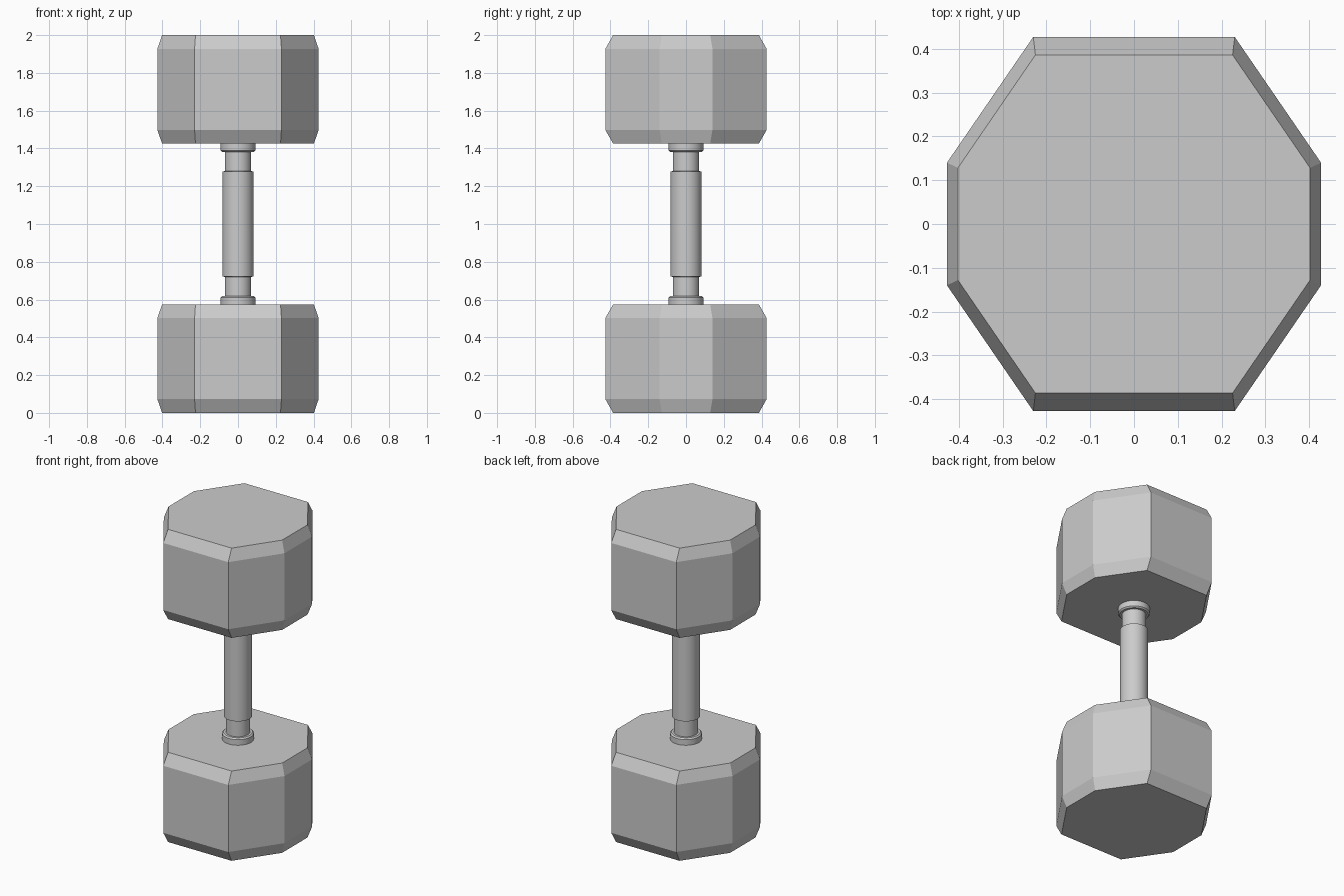
import bpy, bmesh
from math import cos, sin, tau

if "Cube" in bpy.data.objects:
    bpy.data.objects.remove(bpy.data.objects["Cube"])


def loft(name, rings, smooth=False):
    """Skin a stack of equal-length rings and cap both ends."""
    bm = bmesh.new()
    loops = [[bm.verts.new(p) for p in ring] for ring in rings]
    n = len(loops[0])
    for a, b in zip(loops, loops[1:]):
        for i in range(n):
            j = (i + 1) % n
            bm.faces.new((a[i], a[j], b[j], b[i]))
    bm.faces.new(loops[0][::-1])
    bm.faces.new(loops[-1])
    bmesh.ops.recalc_face_normals(bm, faces=bm.faces)
    me = bpy.data.meshes.new(name)
    bm.to_mesh(me)
    bm.free()
    ob = bpy.data.objects.new(name, me)
    bpy.context.collection.objects.link(ob)
    if smooth:
        bpy.ops.object.select_all(action='DESELECT')
        ob.select_set(True)
        bpy.context.view_layer.objects.active = ob
        bpy.ops.object.shade_smooth_by_angle(angle=0.6)
    return ob


def octagon(z, x_in, y_out, x_out, y_in):
    return [(x_in, -y_out, z), (x_out, -y_in, z), (x_out, y_in, z), (x_in, y_out, z),
            (-x_in, y_out, z), (-x_out, y_in, z), (-x_out, -y_in, z), (-x_in, -y_out, z)]


def turned(name, profile, n=32):
    return loft(name, [[(r * cos(tau * i / n), r * sin(tau * i / n), z)
                        for i in range(n)] for r, z in profile], smooth=True)


OUTER = (0.23, 0.427, 0.427, 0.14)
INNER = (0.225, 0.386, 0.402, 0.128)

# Chamfered octagonal weights, each with a bevelled collar on its inner face
for side in ("lower", "upper"):
    def place(z):
        return z if side == "lower" else 2 - z
    loft(side + "_weight", [octagon(place(z), *size) for z, size in
                            ((0, INNER), (0.073, OUTER), (0.502, OUTER), (0.574, INNER))])
    turned(side + "_collar", [(r, place(z)) for r, z in
                              ((0.092, 0.56), (0.092, 0.61), (0.084, 0.618), (0.06, 0.618))])

# Handle bar: narrow necks stepping out to the thicker grip
turned("handle", [(0.07, 0.56), (0.07, 0.72), (0.082, 0.722),
                  (0.082, 1.278), (0.07, 1.28), (0.07, 1.44)])
